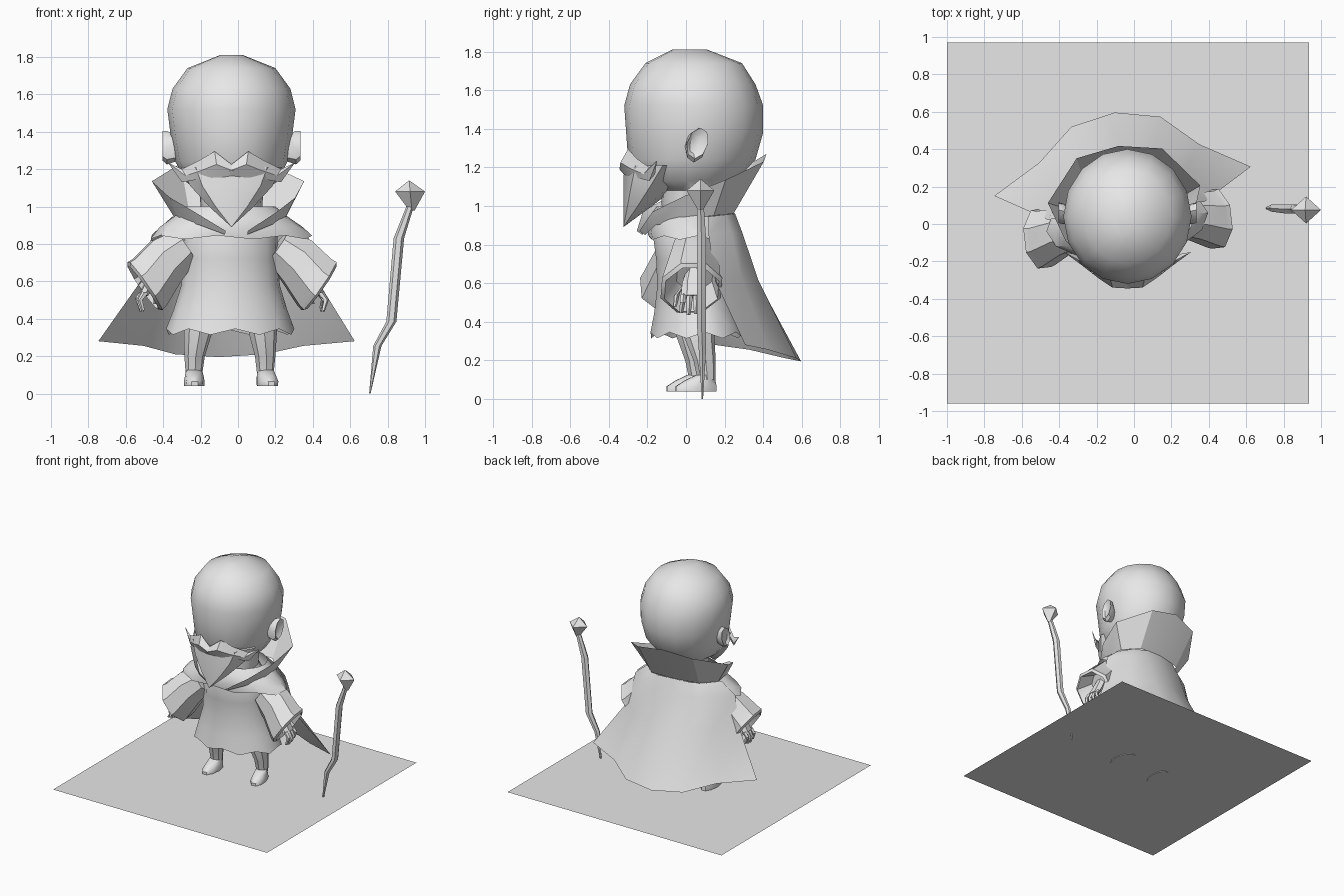
import bpy, bmesh, math
from mathutils import Vector, Matrix

grey = bpy.data.materials.new("plain_grey")
grey.diffuse_color = (0.8, 0.8, 0.8, 1)

HEAD = Matrix.Translation((-0.035, 0, 0))            # head faces straight ahead
BODY = HEAD @ Matrix.Rotation(math.radians(6.5), 4, 'Z')   # body is slightly turned
WORLD = Matrix.Identity(4)
MIRROR = Matrix.Scale(-1, 4, (1, 0, 0))


def finish(name, bm, matrix, angle):
    bm.transform(matrix)
    if matrix.determinant() < 0:
        bmesh.ops.reverse_faces(bm, faces=bm.faces[:])
    mesh = bpy.data.meshes.new(name)
    bm.to_mesh(mesh)
    bm.free()
    mesh.materials.append(grey)
    ob = bpy.data.objects.new(name, mesh)
    bpy.context.collection.objects.link(ob)
    bpy.ops.object.select_all(action='DESELECT')
    ob.select_set(True)
    bpy.context.view_layer.objects.active = ob
    bpy.ops.object.shade_smooth_by_angle(angle=math.radians(angle))
    return ob


def loft(name, rings, n, matrix=WORLD, caps=(True, True), angle=40, turn=0.0, wave=0.0):
    """Skin rings given as (centre, u axis, v axis); wave ripples the last ring."""
    bm = bmesh.new()
    loops = []
    for k, (c, u, v) in enumerate(rings):
        loop = []
        for i in range(n):
            a = 2 * math.pi * (i + turn) / n
            p = Vector(c) + Vector(u) * math.cos(a) + Vector(v) * math.sin(a)
            if wave and k == len(rings) - 1:
                p.z += wave * (-1) ** i
            loop.append(bm.verts.new(p))
        loops.append(loop)
    for a, b in zip(loops, loops[1:]):
        for i in range(n):
            j = (i + 1) % n
            bm.faces.new((a[i], a[j], b[j], b[i]))
    if caps[0]:
        bm.faces.new(loops[0][::-1])
    if caps[1]:
        bm.faces.new(loops[-1])
    bmesh.ops.remove_doubles(bm, verts=bm.verts[:], dist=0.0008)
    if all(caps):
        bmesh.ops.recalc_face_normals(bm, faces=bm.faces[:])
    return finish(name, bm, matrix, angle)


def flat_rings(rows):
    """Horizontal rings from (centre y, z, radius x, radius y)."""
    return [((0, cy, z), (rx, 0, 0), (0, ry, 0)) for cy, z, rx, ry in rows]


def sheet(name, rows, matrix, angle=40):
    """Cloth sheet; each row runs from the middle out and is mirrored in x."""
    bm = bmesh.new()
    grid = []
    for row in rows:
        full = [(-x, y, z) for x, y, z in row[:0:-1]] + list(row)
        grid.append([bm.verts.new(p) for p in full])
    for a, b in zip(grid, grid[1:]):
        for i in range(len(a) - 1):
            bm.faces.new((a[i], b[i], b[i + 1], a[i + 1]))
    return finish(name, bm, matrix, angle)


# Ground slab sheet
bm = bmesh.new()
bm.faces.new([bm.verts.new((x, y, 0.045)) for x, y in
              ((-1, -0.96), (0.935, -0.96), (0.935, 0.97), (-1, 0.97))])
finish("ground_sheet", bm, WORLD, 30)

# Head and neck
loft("head", flat_rings([
    (0.03, 0.9, 0.16, 0.15), (0.04, 1.08, 0.17, 0.17), (0.01, 1.13, 0.24, 0.25),
    (0.03, 1.24, 0.30, 0.33), (0.045, 1.38, 0.325, 0.355), (0.04, 1.52, 0.343, 0.36),
    (0.035, 1.63, 0.315, 0.325), (0.04, 1.74, 0.235, 0.25), (0.02, 1.81, 0.06, 0.09)]),
    16, HEAD, angle=50)

# Pointed beard
loft("beard", flat_rings([
    (-0.12, 1.21, 0.27, 0.2), (-0.18, 1.11, 0.22, 0.145),
    (-0.25, 1.0, 0.12, 0.075), (-0.325, 0.89, 0, 0)]), 8, HEAD, turn=0, angle=35)

for side, mir in (("right", WORLD), ("left", MIRROR)):
    # Ear
    loft(side + "_ear", [
        ((0.30, 0.04, 1.31), (0, 0.045, 0), (0, 0, 0.07)),
        ((0.345, 0.055, 1.315), (0, 0.055, 0), (0, 0.015, 0.09)),
        ((0.368, 0.06, 1.325), (0, 0.055, 0), (0, 0.015, 0.08)),
        ((0.35, 0.05, 1.32), (0, 0.03, 0), (0, 0.01, 0.05))], 8, HEAD @ mir)

    # Half of the moustache
    loft(side + "_moustache", [
        ((0, -0.315, 1.19), (0.01, 0.03, 0), (0, 0, 0.035)),
        ((0.09, -0.3, 1.225), (0.01, 0.04, 0), (0, 0, 0.07)),
        ((0.175, -0.255, 1.195), (0.02, 0.035, 0), (0, 0, 0.05)),
        ((0.265, -0.19, 1.165), (0.02, 0.03, 0), (0, 0, 0.035)),
        ((0.34, -0.15, 1.235), (0, 0, 0), (0, 0, 0))], 4, HEAD @ mir, angle=20)

    # Wide sleeve with a hollow cuff
    d, e = Vector((0.56, 0, 0.81)), Vector((0, 1, 0))
    cuff = Vector((0.468, -0.025, 0.575))
    loft(side + "_sleeve", [
        ((0.25, 0.02, 0.79), d * 0.11, e * 0.12), ((0.35, 0.0, 0.71), d * 0.145, e * 0.135),
        (cuff - Vector((0.025, 0, -0.02)), d * 0.165, e * 0.16), (cuff, d * 0.17, e * 0.17),
        (cuff + Vector((0.01, 0, -0.01)), d * 0.15, e * 0.15),
        ((0.40, 0, 0.64), d * 0.10, e * 0.10)], 8, BODY @ mir, turn=0.5)

    # Hand: palm, four fingers and a thumb
    loft(side + "_palm", [
        ((0.40, -0.01, 0.66), (0.03, 0, 0.02), (0, 0.035, 0)),
        ((0.43, -0.02, 0.60), (0.03, 0, 0.01), (0, 0.05, 0)),
        ((0.475, -0.02, 0.53), (0.022, 0, 0.01), (0, 0.06, 0))], 6, BODY @ mir, turn=0.5)
    for i in range(4):
        y = 0.028 - 0.032 * i
        drop = (0.02, 0.005, 0, 0.01)[i]
        loft(f"{side}_finger_{i + 1}", [
            ((0.472, y, 0.54), (0.017, 0, 0.006), (0, 0.016, 0)),
            ((0.50, y * 1.1, 0.49 + drop), (0.015, 0, 0), (0, 0.015, 0)),
            ((0.485, y * 1.2, 0.435 + drop), (0.01, 0, 0), (0, 0.01, 0))], 5, BODY @ mir)
    loft(side + "_thumb", [
        ((0.425, -0.055, 0.60), (0.018, 0, 0), (0, 0.016, 0.012)),
        ((0.415, -0.095, 0.54), (0.016, 0, 0), (0, 0.016, 0.008)),
        ((0.425, -0.105, 0.48), (0.009, 0, 0), (0, 0.009, 0))], 5, BODY @ mir)

    # Leg
    loft(side + "_leg", [((x, y, z), (r, 0, 0), (0, r * 1.05, 0)) for x, y, z, r in (
        (0.165, 0.05, 0.45, 0.08), (0.175, 0.05, 0.32, 0.075),
        (0.19, 0.075, 0.2, 0.055), (0.192, 0.085, 0.10, 0.044))], 8, BODY @ mir)

    # Shoe, toe pointing a little outward
    loft(side + "_shoe", [((x, y, z), (w, 0, 0), (0.01, -l, 0)) for x, y, z, w, l in (
        (0.197, 0.03, 0.04, 0.054, 0.112), (0.197, 0.03, 0.065, 0.056, 0.112),
        (0.194, 0.05, 0.095, 0.05, 0.085), (0.192, 0.08, 0.125, 0.043, 0.05))],
        10, BODY @ mir, angle=45)

# Robe with a rippled hem
loft("robe", flat_rings([
    (0.03, 0.97, 0.17, 0.17), (0.025, 0.87, 0.25, 0.2), (0.03, 0.72, 0.255, 0.185),
    (0.04, 0.58, 0.265, 0.19), (0.05, 0.45, 0.305, 0.215), (0.06, 0.33, 0.345, 0.245)]),
    16, BODY, caps=(True, False), wave=0.016)

# Short shoulder mantle
loft("shoulder_mantle", flat_rings([
    (0.04, 1.0, 0.24, 0.19), (0.03, 0.95, 0.30, 0.215), (0.015, 0.89, 0.385, 0.215),
    (0.01, 0.835, 0.435, 0.2)]), 14, BODY, caps=(False, False), wave=0.01)

# Tall flared collar
sheet("collar", [
    [(0, 0.42, 1.27), (0.23, 0.38, 1.23), (0.41, 0.16, 1.135),
     (0.34, -0.05, 1.05), (0.22, -0.2, 0.97), (0.06, -0.25, 0.87)],
    [(0, 0.25, 0.965), (0.2, 0.225, 0.96), (0.30, 0.11, 0.95),
     (0.28, -0.05, 0.93), (0.19, -0.18, 0.90), (0.06, -0.22, 0.85)]], BODY, angle=30)

# Long cape sweeping back
sheet("cape", [
    [(0, 0.25, 0.965), (0.14, 0.24, 0.96), (0.24, 0.18, 0.955), (0.31, 0.08, 0.945)],
    [(0, 0.285, 0.86), (0.17, 0.275, 0.86), (0.32, 0.2, 0.86), (0.42, 0.07, 0.85)],
    [(0, 0.37, 0.62), (0.18, 0.355, 0.62), (0.34, 0.25, 0.62), (0.47, 0.10, 0.61)],
    [(0, 0.60, 0.195), (0.24, 0.55, 0.21), (0.43, 0.38, 0.255), (0.69, 0.23, 0.28)]],
    BODY, angle=50)

# Crooked staff
loft("staff_shaft", [((x, y, z), (r, 0, 0), (0, r, 0)) for x, y, z, r in (
    (0.705, 0.085, 0.0, 0.004), (0.745, 0.085, 0.255, 0.022), (0.82, 0.08, 0.385, 0.027),
    (0.86, 0.08, 0.83, 0.028), (0.92, 0.075, 1.0, 0.02))], 6, angle=25)

# Cut gem on top of the staff
loft("staff_gem", [((x, 0.075, z), (r, 0, 0), (0, r * 0.9, 0)) for x, z, r in (
    (0.93, 0.98, 0.015), (0.92, 1.08, 0.08), (0.915, 1.14, 0.0))], 4, angle=5)
